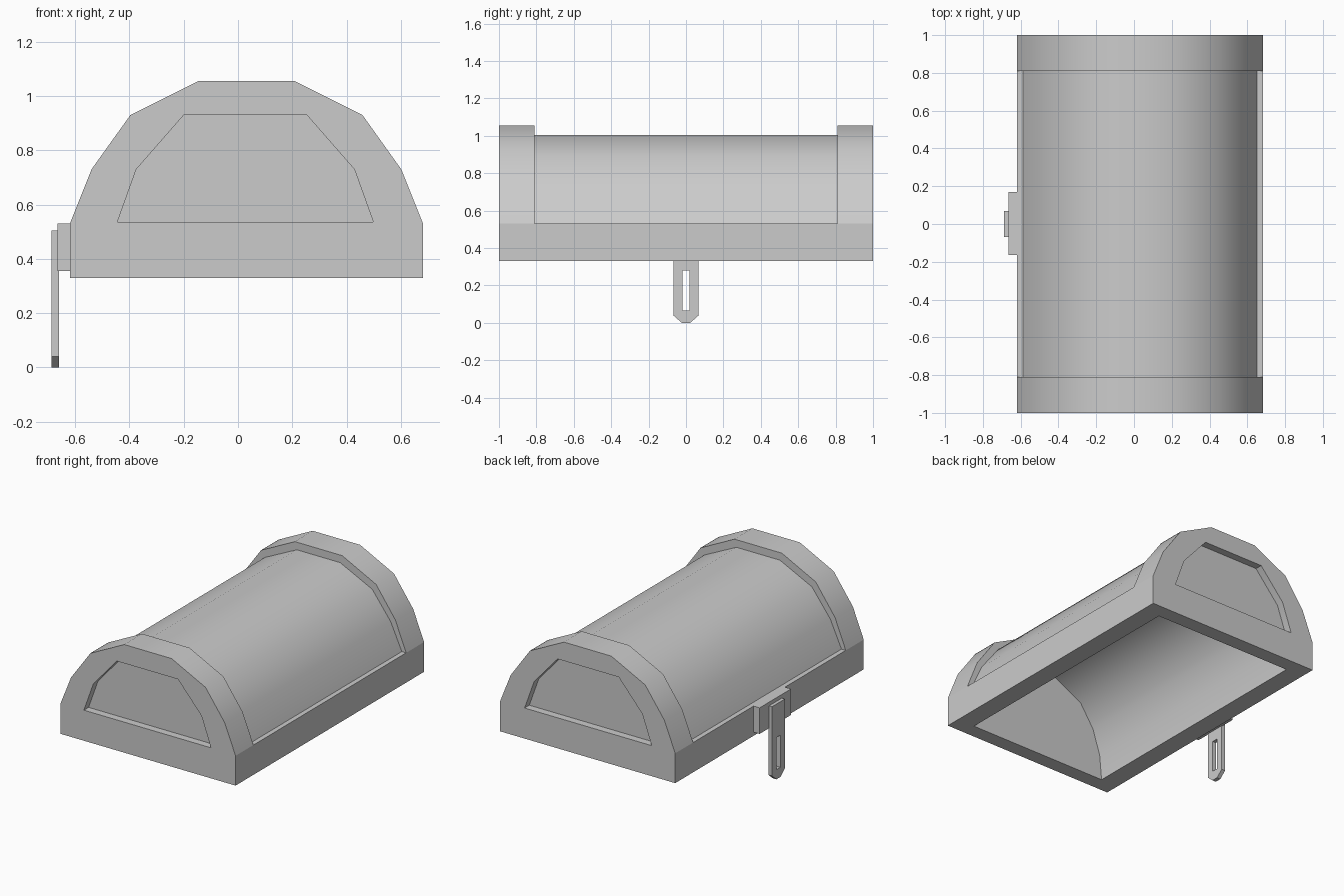
import bpy, bmesh, math

if "Cube" in bpy.data.objects:
    bpy.data.objects.remove(bpy.data.objects["Cube"])

CX = 0.031  # symmetry axis of the vaulted lid


def sym(half, c):
    """Complete a left half profile by mirroring it about c."""
    return half + [(2 * c - a, b) for a, b in reversed(half)]


def loft(bm, rings, skip_last=False, cap=False):
    """Bridge point rings with quads; skip_last leaves the closing side open."""
    vs = [[bm.verts.new(p) for p in r] for r in rings]
    n = len(vs[0])
    for a, b in zip(vs, vs[1:]):
        for i in range(n - 1 if skip_last else n):
            j = (i + 1) % n
            bm.faces.new((a[i], a[j], b[j], b[i]))
    if cap:
        bm.faces.new(vs[0])
        bm.faces.new(vs[-1])


def finish(bm, name, smooth=False, crease_z=None):
    bmesh.ops.remove_doubles(bm, verts=bm.verts, dist=1e-4)
    bmesh.ops.recalc_face_normals(bm, faces=bm.faces)
    if crease_z is not None:
        for e in bm.edges:
            if all(abs(v.co.z - crease_z) < 1e-3 for v in e.verts):
                e.smooth = False
    me = bpy.data.meshes.new(name)
    bm.to_mesh(me)
    bm.free()
    ob = bpy.data.objects.new(name, me)
    bpy.context.collection.objects.link(ob)
    if smooth:
        bpy.ops.object.select_all(action='DESELECT')
        ob.select_set(True)
        bpy.context.view_layer.objects.active = ob
        bpy.ops.object.shade_smooth_by_angle(angle=math.radians(35))
    return ob


# Lid profiles (x, z), left halves with matching point counts
B, S = 0.33, 0.53
outer = sym([(-.62, B), (-.62, S), (-.62, S), (-.54, .73), (-.397, .93), (-.145, 1.056)], CX)
middle = sym([(-.62, B), (-.62, S), (-.588, S), (-.505, .71), (-.368, .89), (-.13, 1.005)], CX)
recess = sym([(-.445, .535)] * 3 + [(-.375, .73), (-.2, .93), (-.2, .93)], 0.027)
inner = sym([(-.49, B), (-.475, .50), (-.42, .67), (-.32, .82), (-.11, .93)], CX)


def at(profile, y):
    return [(x, y, z) for x, z in profile]


# Lid shell: recessed ends, raised end bands, sunken middle, hollow inside
bm = bmesh.new()
for s in (-1, 1):
    rec = [bm.verts.new(p) for p in at(recess[2:4] + recess[4:5] + recess[7:10], .95 * s)]
    bm.faces.new(rec)
    loft(bm, [at(recess, .95 * s), at(recess, s), at(outer, s)])
    loft(bm, [at(outer, s), at(outer, .81 * s), at(middle, .81 * s)], skip_last=True)
    bm.faces.new([bm.verts.new(p) for p in at(inner, .9 * s)])
    # Bottom rim: end piece and long side piece
    xo, xi = .62 + CX, .49 + CX
    end = [(CX - xo, s), (CX + xo, s), (CX + xi, .9 * s), (CX - xi, .9 * s)]
    side = [(CX + s * xo, y) for y in (-1, -.81, .81, 1)] + [(CX + s * xi, y) for y in (.9, -.9)]
    for poly in (end, side):
        bm.faces.new([bm.verts.new((x, y, B)) for x, y in poly])
loft(bm, [at(middle, -.81), at(middle, .81)], skip_last=True)
loft(bm, [at(inner, -.9), at(inner, .9)], skip_last=True)
finish(bm, "chest_lid", smooth=True, crease_z=S)

# Latch mounting plate
bm = bmesh.new()
plate = sym([(-.165, .355), (-.165, S)], 0.002)
loft(bm, [[(x, y, z) for y, z in plate] for x in (-.665, -.615)], cap=True)
finish(bm, "latch_plate")

# Hanging hasp with chamfered tip and slot
bm = bmesh.new()
tab = sym([(-.068, .505), (-.068, .04), (-.022, 0)][::-1], 0)
slot = sym([(-.02, .28), (-.02, .065), (-.02, .065)][::-1], 0)
xf, xb = -.687, -.66
loft(bm, [[(x, y, z) for y, z in p] for x, p in
          ((xf, tab), (xb, tab), (xb, slot), (xf, slot), (xf, tab))])
finish(bm, "latch_hasp")
